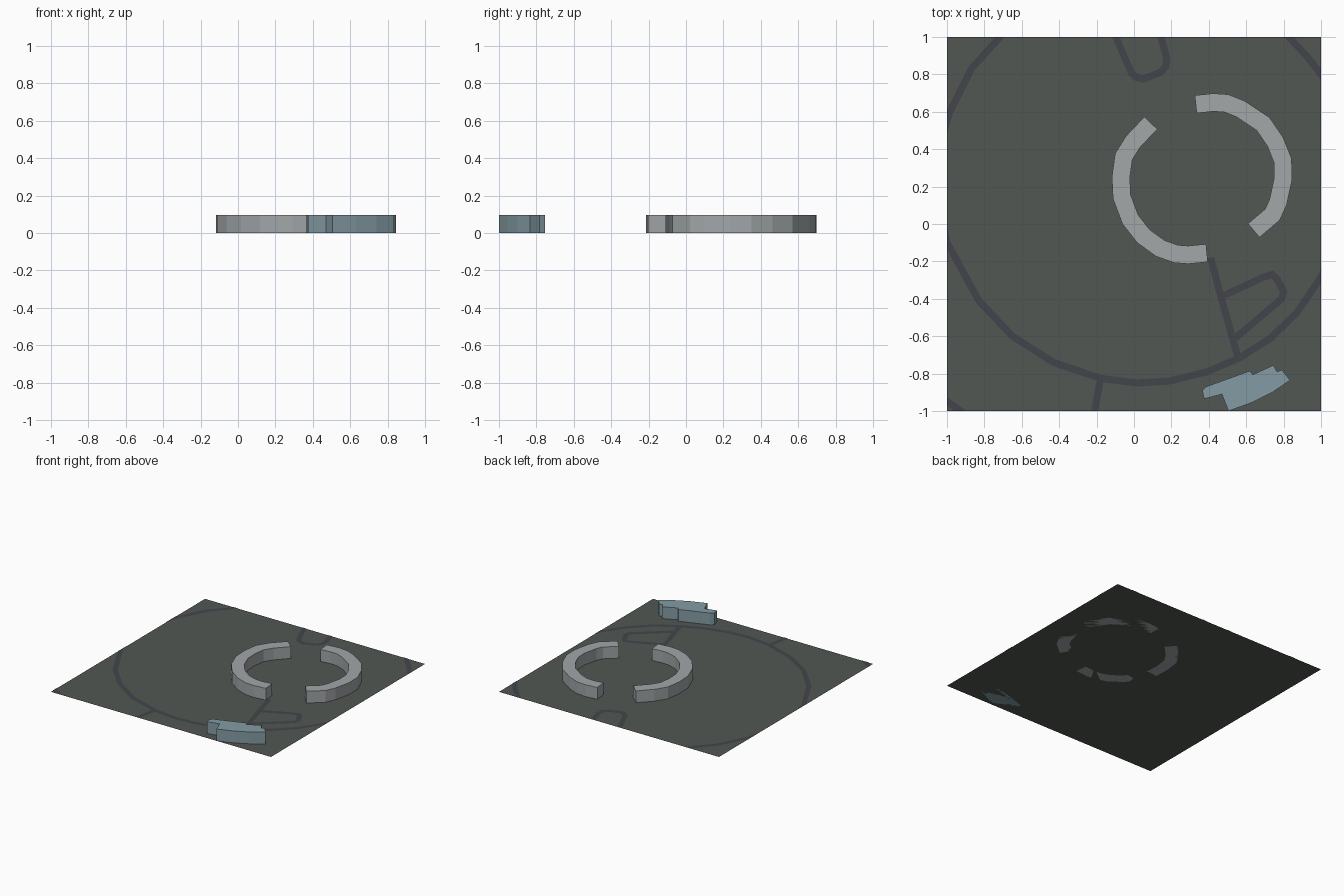
import bpy, bmesh
from mathutils import Vector

if "Cube" in bpy.data.objects:
    bpy.data.objects.remove(bpy.data.objects["Cube"])

HEIGHT = 0.097


def material(name, rgb):
    m = bpy.data.materials.new(name)
    m.diffuse_color = (*rgb, 1)
    m.use_nodes = True
    m.node_tree.nodes["Principled BSDF"].inputs["Base Color"].default_value = m.diffuse_color
    return m


def finish(bm, name, mat):
    me = bpy.data.meshes.new(name)
    bm.to_mesh(me)
    bm.free()
    me.materials.append(mat)
    ob = bpy.data.objects.new(name, me)
    bpy.context.collection.objects.link(ob)
    return ob


def ribbon(bm, path, width, z):
    """Flat mitred strip of quads along a path."""
    pts = [Vector(p) for p in path]
    segs = [(b - a).normalized() for a, b in zip(pts, pts[1:])]
    rows = []
    for i, p in enumerate(pts):
        d0, d1 = segs[max(i - 1, 0)], segs[min(i, len(segs) - 1)]
        t = (d0 + d1).normalized()
        n = Vector((-t.y, t.x)) * (width / 2 / max(t.dot(d0), 0.5))
        rows.append([bm.verts.new((*(p + s * n), z)) for s in (-1, 1)])
    for (a, b), (c, d) in zip(rows, rows[1:]):
        bm.faces.new((a, c, d, b))


def raise_solid(bm, height):
    """Turn flat faces into a closed block."""
    faces = bm.faces[:]
    new = bmesh.ops.extrude_face_region(bm, geom=faces, use_keep_orig=True)
    verts = [g for g in new["geom"] if isinstance(g, bmesh.types.BMVert)]
    bmesh.ops.translate(bm, verts=verts, vec=(0, 0, height))
    bmesh.ops.recalc_face_normals(bm, faces=bm.faces[:])


ground_mat = material("ground_green_grey", (0.085, 0.095, 0.085))
road_mat = material("road_dark_grey", (0.055, 0.06, 0.073))
wall_mat = material("building_grey", (0.36, 0.385, 0.395))
blue_mat = material("building_blue", (0.23, 0.33, 0.37))

# Ground
bm = bmesh.new()
bmesh.ops.create_grid(bm, x_segments=1, y_segments=1, size=1)
finish(bm, "ground", ground_mat)

# Roads, trimmed to the ground square
roads = {
    "ring_road": [(-1.03, 0.05), (-1.0, -0.1), (-0.955, -0.18), (-0.83, -0.41),
                  (-0.65, -0.60), (-0.43, -0.74), (-0.18, -0.825), (0.015, -0.85),
                  (0.19, -0.84), (0.39, -0.79), (0.565, -0.715), (0.73, -0.61),
                  (0.87, -0.475), (0.99, -0.30), (1.05, -0.18)],
    "ring_road_upper_left": [(-1.03, 0.45), (-0.985, 0.6), (-0.87, 0.83), (-0.68, 1.04)],
    "ring_road_upper_right": [(0.80, 1.03), (0.93, 0.89), (1.03, 0.76)],
    "spoke_road": [(0.41, -0.18), (0.465, -0.39), (0.555, -0.71)],
    "lower_loop_road": [(0.465, -0.39), (0.69, -0.285), (0.74, -0.27), (0.765, -0.295),
                        (0.80, -0.36), (0.79, -0.40), (0.53, -0.62)],
    "upper_loop_road": [(-0.11, 1.03), (-0.015, 0.81), (0.01, 0.785), (0.05, 0.775),
                        (0.14, 0.81), (0.17, 0.84), (0.175, 0.89), (0.135, 1.03)],
    "south_road": [(-0.18, -0.83), (-0.215, -1.03)],
    "corner_road": [(-1.04, -0.92), (-0.87, -1.04)],
}
for name, path in roads.items():
    bm = bmesh.new()
    ribbon(bm, path, 0.038, 0.002)
    for n in ((1, 0, 0), (-1, 0, 0), (0, 1, 0), (0, -1, 0)):
        bmesh.ops.bisect_plane(bm, geom=bm.verts[:] + bm.edges[:] + bm.faces[:],
                               plane_co=n, plane_no=n, clear_outer=True)
    finish(bm, name, road_mat)

# Two curved halves of the ring building
halves = {
    "ring_building_left": [(0.09, 0.54), (-0.005, 0.44), (-0.055, 0.36), (-0.07, 0.25),
                           (-0.065, 0.145), (-0.02, 0.025), (0.05, -0.065), (0.14, -0.13),
                           (0.225, -0.16), (0.29, -0.165), (0.39, -0.155)],
    "ring_building_right": [(0.33, 0.64), (0.425, 0.65), (0.495, 0.645), (0.57, 0.615),
                            (0.69, 0.535), (0.755, 0.44), (0.795, 0.34), (0.797, 0.24),
                            (0.77, 0.115), (0.74, 0.05), (0.64, -0.035)],
}
for name, path in halves.items():
    bm = bmesh.new()
    ribbon(bm, path, 0.096, 0)
    raise_solid(bm, HEIGHT)
    finish(bm, name, wall_mat)

# Stepped blue building
outline = [(0.365, -0.89), (0.385, -0.87), (0.62, -0.785), (0.635, -0.805), (0.745, -0.755),
           (0.765, -0.79), (0.79, -0.78), (0.835, -0.835), (0.74, -0.90), (0.63, -0.955),
           (0.505, -1.0), (0.47, -0.91), (0.375, -0.935)]
bm = bmesh.new()
bm.faces.new([bm.verts.new((x, y, 0)) for x, y in outline])
raise_solid(bm, HEIGHT)
finish(bm, "blue_building", blue_mat)
